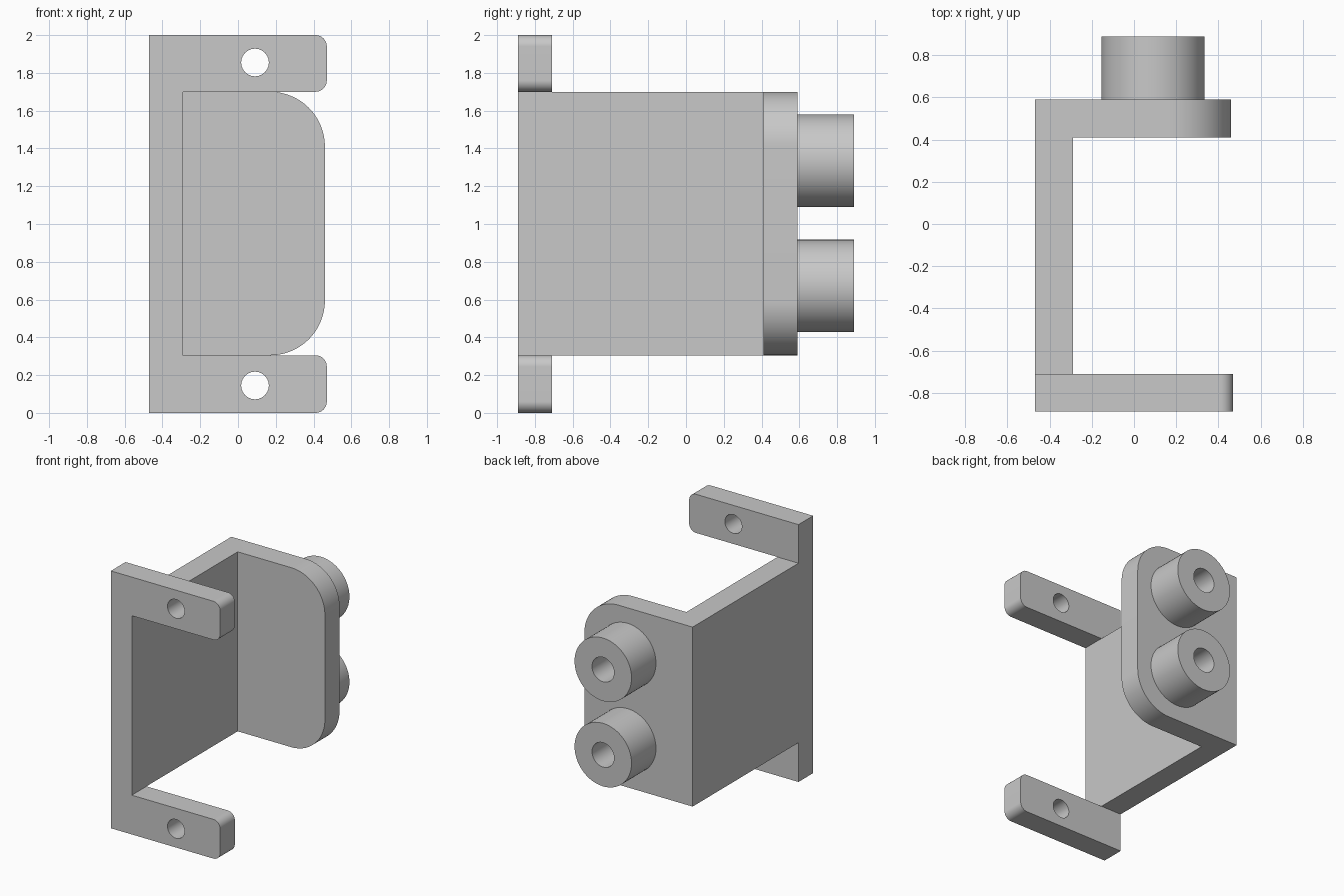
import bpy, bmesh
from math import sin, cos, pi, radians
from mathutils import Vector

default = bpy.data.objects.get("Cube")
if default:
    bpy.data.objects.remove(default, do_unlink=True)

GREY = (0.58, 0.58, 0.58, 1.0)
metal = bpy.data.materials.new("plain grey")
metal.use_nodes = True
metal.diffuse_color = GREY
metal.node_tree.nodes["Principled BSDF"].inputs["Base Color"].default_value = GREY

LEFT, INNER, RIGHT = -0.47, -0.29, 0.47
FRONT, FRONT_IN, BACK_IN, BACK, BOSS_END = -0.89, -0.71, 0.41, 0.59, 0.89
LOW, HIGH, TOP = 0.305, 1.70, 2.0
HOLE_X = 0.09


def outline(points):
    """Rounded polygon from (x, z, radius) corners, all right angles."""
    result = []
    for i, (x, z, r) in enumerate(points):
        p = Vector((x, z))
        if not r:
            result.append(p)
            continue
        before = (Vector(points[i - 1][:2]) - p).normalized() * r
        after = (Vector(points[(i + 1) % len(points)][:2]) - p).normalized() * r
        centre = p + before + after
        for k in range(25):
            a = k / 24 * pi / 2
            result.append(centre - after * cos(a) - before * sin(a))
    return result


def circle(x, z, r, n=64):
    return [Vector((x + r * cos(2 * pi * k / n), z + r * sin(2 * pi * k / n))) for k in range(n)]


def slab(name, points, y0, y1):
    """Extrude an x-z outline along y."""
    bm = bmesh.new()
    face = bm.faces.new([bm.verts.new((p.x, y0, p.y)) for p in points])
    moved = bmesh.ops.extrude_face_region(bm, geom=[face])["geom"]
    bmesh.ops.translate(bm, vec=(0, y1 - y0, 0),
                        verts=[v for v in moved if isinstance(v, bmesh.types.BMVert)])
    bmesh.ops.recalc_face_normals(bm, faces=bm.faces)
    mesh = bpy.data.meshes.new(name)
    bm.to_mesh(mesh)
    bm.free()
    mesh.materials.append(metal)
    obj = bpy.data.objects.new(name, mesh)
    bpy.context.collection.objects.link(obj)
    return obj


def combine(target, other, operation):
    """Apply a boolean and discard the second part."""
    mod = target.modifiers.new(operation.lower(), "BOOLEAN")
    mod.operation = operation
    mod.solver = "EXACT"
    mod.object = other
    bpy.context.view_layer.objects.active = target
    bpy.ops.object.modifier_apply(modifier=mod.name)
    bpy.data.objects.remove(other, do_unlink=True)


# C-shaped front flange with two rounded arms
r = 0.06
bracket = slab("bracket", outline([
    (LEFT, 0, 0), (RIGHT, 0, r), (RIGHT, LOW, r), (INNER, LOW, 0),
    (INNER, HIGH, 0), (RIGHT, HIGH, r), (RIGHT, TOP, r), (LEFT, TOP, 0)]), FRONT, FRONT_IN)

# Side wall
wall = slab("side_wall", outline([
    (LEFT, LOW, 0), (INNER, LOW, 0), (INNER, HIGH, 0), (LEFT, HIGH, 0)]), FRONT_IN, BACK)
combine(bracket, wall, "UNION")

# Rear plate with large rounded corners
plate = slab("rear_plate", outline([
    (LEFT, LOW, 0), (0.46, LOW, 0.29), (0.46, HIGH, 0.29), (LEFT, HIGH, 0)]), BACK_IN, BACK)
combine(bracket, plate, "UNION")

# Mounting holes through the arms
for z in (0.145, 1.855):
    drill = slab("arm_drill", circle(HOLE_X, z, 0.073), FRONT - 0.1, FRONT_IN + 0.1)
    combine(bracket, drill, "DIFFERENCE")

# Rear bosses with blind bores
bosses = []
for name, z in (("lower_boss", 0.672), ("upper_boss", 1.335)):
    boss = slab(name, circle(HOLE_X, z, 0.245), BACK, BOSS_END)
    drill = slab("boss_drill", circle(HOLE_X, z, 0.095), BACK - 0.05, BOSS_END + 0.1)
    combine(boss, drill, "DIFFERENCE")
    bosses.append(boss)

# Merge coplanar faces and shade the rounded surfaces
for obj in [bracket] + bosses:
    bm = bmesh.new()
    bm.from_mesh(obj.data)
    bmesh.ops.remove_doubles(bm, verts=bm.verts, dist=0.0001)
    bmesh.ops.dissolve_limit(bm, angle_limit=radians(0.5), verts=bm.verts, edges=bm.edges)
    bm.to_mesh(obj.data)
    bm.free()
    bpy.ops.object.select_all(action="DESELECT")
    obj.select_set(True)
    bpy.context.view_layer.objects.active = obj
    bpy.ops.object.shade_smooth_by_angle(angle=radians(30))
